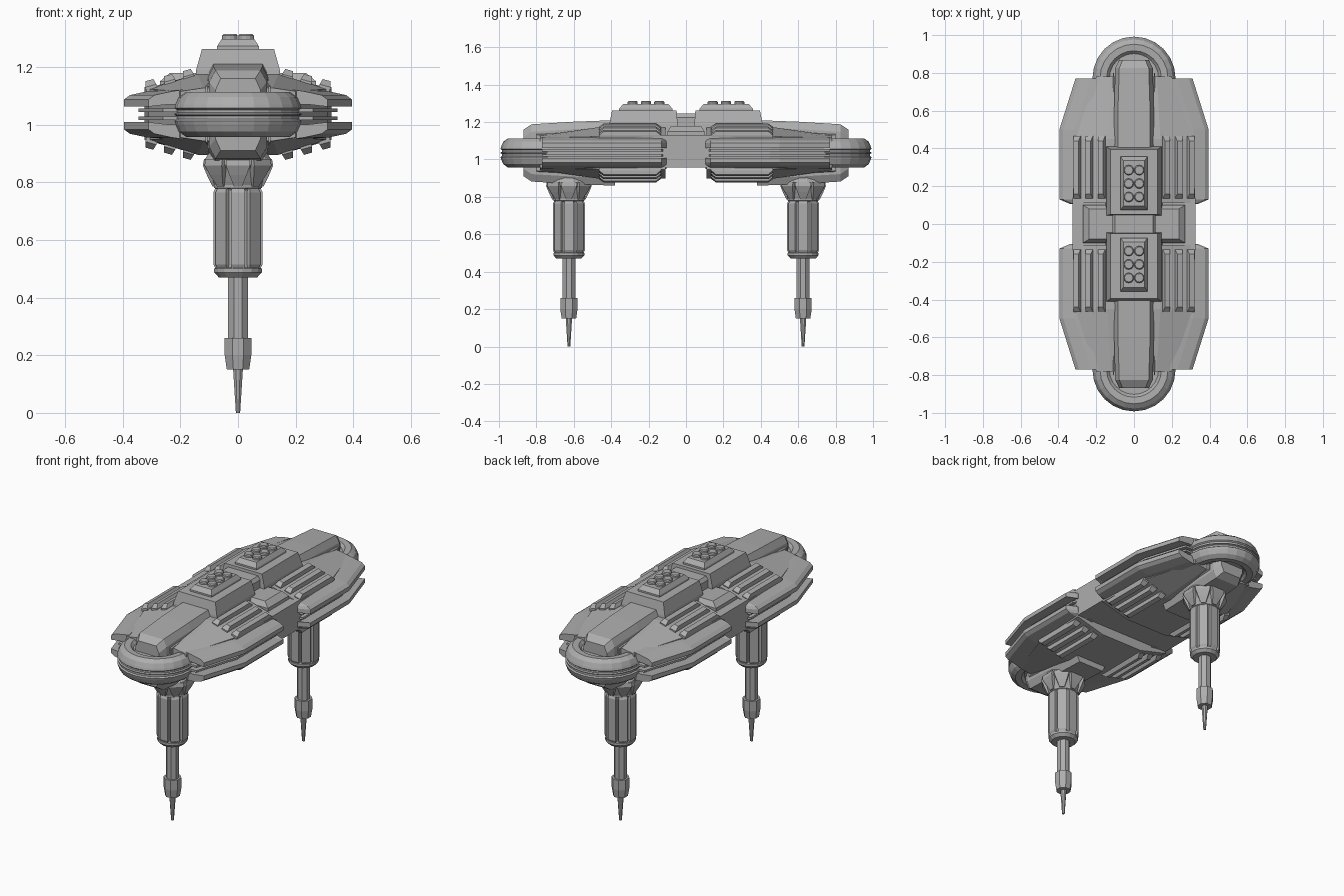
import bpy, bmesh
from math import sin, cos, pi, atan2
from mathutils import Vector

if "Cube" in bpy.data.objects:
    bpy.data.objects.remove(bpy.data.objects["Cube"], do_unlink=True)

MID = 1.035   # height of the hull's symmetry plane
LEG_Y = 0.626

hull_grey = bpy.data.materials.new("hull_grey")
hull_grey.use_nodes = True
GREY = (0.42, 0.42, 0.42, 1)
hull_grey.diffuse_color = GREY
hull_grey.node_tree.nodes["Principled BSDF"].inputs["Base Color"].default_value = GREY


def add_rings(bm, rings):
    """Skin a stack of equal-length point rings and cap both ends."""
    rows = [[bm.verts.new(p) for p in ring] for ring in rings]
    n = len(rows[0])
    for a, b in zip(rows, rows[1:]):
        for i in range(n):
            j = (i + 1) % n
            bm.faces.new((a[i], a[j], b[j], b[i]))
    bm.faces.new(rows[0])
    bm.faces.new(rows[-1])


def part(name, solids, mirror="", level=0.0):
    """Object from ring stacks; mirror names the axes, level its origin height."""
    bm = bmesh.new()
    for rings in solids:
        add_rings(bm, rings)
    bmesh.ops.recalc_face_normals(bm, faces=bm.faces)
    mesh = bpy.data.meshes.new(name)
    bm.to_mesh(mesh)
    bm.free()
    mesh.materials.append(hull_grey)
    ob = bpy.data.objects.new(name, mesh)
    ob.location.z = level
    bpy.context.collection.objects.link(ob)
    if mirror:
        mod = ob.modifiers.new("Mirror", "MIRROR")
        mod.use_axis = [axis in mirror for axis in "XYZ"]
        mod.use_mirror_merge = False
    return ob


def rect(x0, x1, y0, y1, z):
    return [(x0, y0, z), (x1, y0, z), (x1, y1, z), (x0, y1, z)]


def lathe(profile, cx, cy, n, turn=0.0):
    return [[(cx + r * cos(2 * pi * (i + turn) / n),
              cy + r * sin(2 * pi * (i + turn) / n), z) for i in range(n)]
            for r, z in profile]


def both_sides(half, y):
    """Close a right-hand outline across x = 0."""
    return [(x, y, z) for x, z in half] + [(-x, y, z) for x, z in reversed(half)]


# Centre block and the two hull halves
part("hull_centre", [[rect(-.325, .325, -.14, .14, z) for z in (.957, 1.13)]])
hull = []
for y, edge, inner, top, side in ((.11, .325, .14, .137, .088), (.45, .31, .14, .14, .088),
                                  (.78, .2, .12, .092, .08)):
    hull.append(both_sides([(inner, top), (edge, side), (edge, -side), (inner, -top)], y))
part("hull_halves", [hull], "Y", MID)

# Twin stacked side plates with a rail in the slot between them
stations = ((.105, .335), (.13, .395), (.5, .395), (.77, .31))
plate, rail = [], []
for y, tip in stations:
    root = min(tip - .12, .25)
    plate.append([(root, y, .035), (tip - .07, y, .035), (tip, y, .027), (tip, y, .052),
                  (tip - .02, y, .067), (tip - .08, y, .08), (root, y, .086)])
    rail.append([(root, y, .008), (tip - .05, y, .008), (tip - .05, y, .02), (root, y, .02)])
part("side_plates", [plate], "XYZ", MID)
part("slot_rails", [rail], "XYZ", MID)

# Rounded nose rings
outer = [(.13, .06), (.145, .076), (.18, .078), (.205, .06), (.216, .035),
         (.22, .022), (.212, .016), (.212, .006), (.22, .002)]
profile = outer + [(r, -z) for r, z in reversed(outer)]
part("nose_ring", [lathe(profile, 0, .772, 24)], "Y", MID)

# Spine above and keel below each nose
spine = []
for y, low, high, z in ((.38, .105, .085, .175), (.6, .105, .085, .167),
                        (.825, .1, .078, .153), (.868, .078, .06, .125)):
    spine.append(both_sides([(high, z), (low, z - .04), (low, .03)], y))
part("spine_and_keel", [spine], "YZ", MID)
trim = [[(.105, y, z - .035), (.112, y, z - .04), (.112, y, .05), (.105, y, .05)]
        for y, z in ((.42, .155), (.8, .135))]
part("spine_trim", [trim], "XYZ", MID)

# Sloping ribs, laid square to the hull slope
out = Vector((.18, 0, -.05)).normalized()
up = Vector((.05, 0, .18)).normalized()
ribs = []
for x in (.17, .235, .3):
    foot = Vector((x, 0, .135 - (x - .14) * .27))
    rings = []
    for width, y0, y1, h in ((.02, .135, .465, -.02), (.02, .135, .465, .008),
                             (.014, .16, .44, .028)):
        rings.append([foot + out * s * width + up * h + Vector((0, y, 0))
                      for s, y in ((-1, y0), (1, y0), (1, y1), (-1, y1))])
    ribs.append(rings)
part("hull_ribs", ribs, "XYZ", MID)

# Deck houses, the link between them, and the side lockers
part("deck_house", [[rect(-.15, .15, .045, .415, 1.13), rect(-.145, .145, .045, .41, 1.19),
                     rect(-.125, .125, .05, .395, 1.262)]], "Y")
part("deck_link", [[rect(-.115, .115, -.06, .06, 1.12), rect(-.115, .115, -.06, .06, 1.225),
                    rect(-.1, .1, -.055, .055, 1.245)]])
part("side_locker", [[rect(.1, .27, -.1, .1, 1.12), rect(.1, .27, -.1, .1, 1.15),
                      rect(.1, .237, -.08, .08, 1.178)]], "X")

# Launcher pedestals with six round caps each
part("launcher_base", [[rect(-.072, .072, .073, .357, 1.255),
                        rect(-.072, .072, .073, .357, 1.272),
                        rect(-.056, .056, .095, .335, 1.297)]], "Y")
part("launcher_caps", [lathe([(.027, 1.29), (.027, 1.308), (.022, 1.313)], x, y, 12)
                       for x in (-.028, .028) for y in (.143, .214, .285)], "Y")

# Legs: collar, grooved sleeve, shaft, foot and spike
part("leg_collar", [lathe([(.075, .77), (.088, .8), (.105, .845), (.118, .86), (.118, .878),
                           (.1, .905), (.07, .925), (.04, .935)], 0, LEG_Y, 16, .5)], "Y")
part("leg_sleeve", [lathe([(.068, .47), (.084, .487), (.084, .5), (.075, .505), (.075, .775),
                           (.084, .78), (.084, .79), (.07, .8)], 0, LEG_Y, 16, .5)], "Y")


def blocks_around(rows, count=8):
    """Tapered blocks spaced round the leg; rows are (inner r, outer r, half width, z)."""
    solids = []
    for k in range(count):
        a = 2 * pi * k / count
        d, t = Vector((cos(a), sin(a), 0)), Vector((-sin(a), cos(a), 0))
        centre = Vector((0, LEG_Y, 0))
        solids.append([[centre + d * r + t * w + Vector((0, 0, z))
                        for r, w in ((r0, -half), (r1, -half), (r1, half), (r0, half))]
                       for r0, r1, half, z in rows])
    return solids


part("sleeve_panels", blocks_around([(.06, .078, .022, .5), (.06, .085, .025, .515),
                                     (.06, .085, .025, .765), (.06, .078, .022, .78)]), "Y")
part("collar_petals", blocks_around([(.06, .088, .014, .785), (.08, .108, .03, .825),
                                     (.09, .122, .042, .858), (.09, .118, .042, .88)]), "Y")
part("leg_shaft", [lathe([(.037, .2), (.037, .5)], 0, LEG_Y, 8, .5)], "Y")
part("leg_foot", [lathe([(.042, .15), (.05, .2), (.05, .26)], 0, LEG_Y, 8, .5)], "Y")
part("leg_spike", [lathe([(.008, 0), (.019, .16)], 0, LEG_Y, 8, .5)], "Y")
